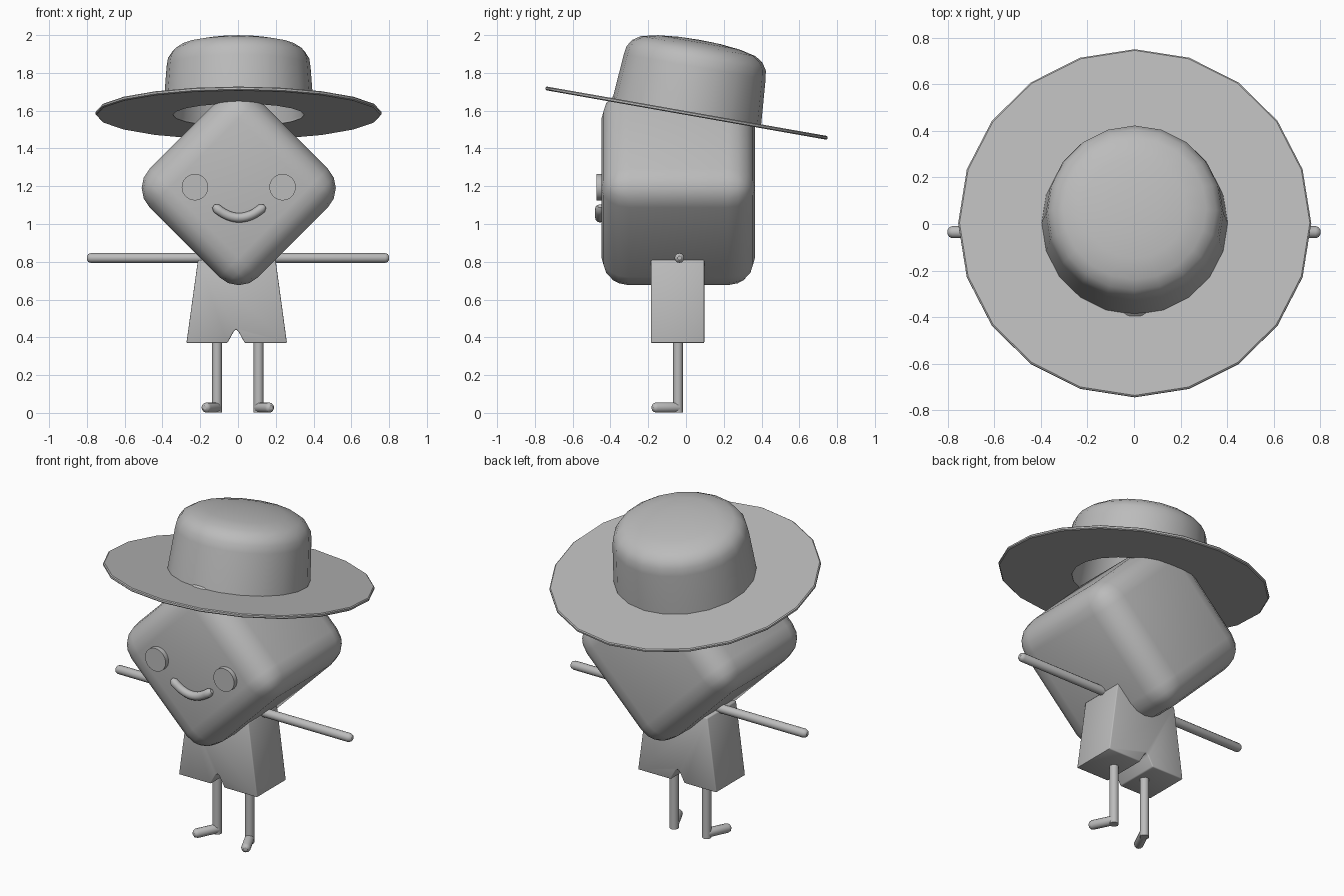
import bpy, bmesh, math
from mathutils import Matrix

if "Cube" in bpy.data.objects:
    bpy.data.objects.remove(bpy.data.objects["Cube"])

grey = bpy.data.materials.new("plain grey")
grey.diffuse_color = (0.5, 0.5, 0.5, 1)
grey.use_nodes = True
grey.node_tree.nodes["Principled BSDF"].inputs["Base Color"].default_value = grey.diffuse_color


def finish(ob, smooth=35):
    ob.data.materials.clear()
    ob.data.materials.append(grey)
    bpy.ops.object.select_all(action='DESELECT')
    ob.select_set(True)
    bpy.context.view_layer.objects.active = ob
    if smooth:
        bpy.ops.object.shade_smooth_by_angle(angle=math.radians(smooth))
    return ob


def from_bmesh(name, bm, smooth=35):
    bmesh.ops.recalc_face_normals(bm, faces=bm.faces)
    me = bpy.data.meshes.new(name)
    bm.to_mesh(me)
    bm.free()
    ob = bpy.data.objects.new(name, me)
    bpy.context.collection.objects.link(ob)
    return finish(ob, smooth)


def lathe(name, profile, matrix, n=20, closed=True):
    """Revolve (radius, height) points around z."""
    bm = bmesh.new()
    rings = [[bm.verts.new((r * math.cos(2 * math.pi * k / n),
                            r * math.sin(2 * math.pi * k / n), z))
              for k in range(n)] for r, z in profile]
    for i in range(len(rings) if closed else len(rings) - 1):
        a, b = rings[i], rings[(i + 1) % len(rings)]
        for k in range(n):
            j = (k + 1) % n
            bm.faces.new((a[k], a[j], b[j], b[k]))
    bmesh.ops.remove_doubles(bm, verts=bm.verts, dist=1e-5)
    bm.transform(matrix)
    return from_bmesh(name, bm)


def tube(name, points, radius):
    """Round tube along (x, y, z, radius factor) points."""
    cu = bpy.data.curves.new(name, 'CURVE')
    cu.dimensions = '3D'
    cu.bevel_depth = radius
    cu.bevel_resolution = 4
    cu.use_fill_caps = True
    sp = cu.splines.new('POLY')
    sp.points.add(len(points) - 1)
    for p, (x, y, z, r) in zip(sp.points, points):
        p.co = (x, y, z, 1)
        p.radius = r
    ob = bpy.data.objects.new(name, cu)
    bpy.context.collection.objects.link(ob)
    bpy.ops.object.select_all(action='DESELECT')
    ob.select_set(True)
    bpy.context.view_layer.objects.active = ob
    bpy.ops.object.convert(target='MESH')
    return finish(bpy.context.view_layer.objects.active, 50)


# Head: rounded cube standing on one edge
bm = bmesh.new()
bmesh.ops.create_cube(bm, size=0.812)
bmesh.ops.bevel(bm, geom=bm.edges[:], offset=0.145, segments=4, profile=0.5,
                affect='EDGES', clamp_overlap=True)
bm.transform(Matrix.Translation((0.004, -0.041, 1.19))
             @ Matrix.Rotation(math.radians(45), 4, 'Y'))
from_bmesh("head", bm)

# Hat: brim ring and hollow crown, both tilted backwards
tilt = Matrix.Translation((0.003, 0.003, 1.587)) @ Matrix.Rotation(math.radians(-10), 4, 'X')
lathe("hat_brim", [(0.347, -0.01), (0.752, -0.01), (0.758, -0.005), (0.758, 0.005),
                   (0.752, 0.01), (0.347, 0.01)], tilt)
lathe("hat_crown", [(0.4, 0), (0.381, 0.25), (0.374, 0.295), (0.35, 0.332),
                    (0.308, 0.36), (0.22, 0.38), (0.11, 0.391), (0, 0.394),
                    (0, 0.35), (0.25, 0.34), (0.32, 0.28), (0.347, 0)],
      tilt, closed=False)

# Body: tapered slab with a notch between the trouser legs
outline = [(-0.273, 0.37), (-0.056, 0.37), (-0.022, 0.432), (-0.01, 0.442),
           (0.002, 0.432), (0.036, 0.37), (0.259, 0.37), (0.199, 0.81), (-0.212, 0.81)]
bm = bmesh.new()
base = bm.faces.new([bm.verts.new((x, -0.185, z)) for x, z in outline])
ext = bmesh.ops.extrude_face_region(bm, geom=[base], use_keep_orig=True)
bmesh.ops.translate(bm, vec=(0, 0.282, 0),
                    verts=[v for v in ext['geom'] if isinstance(v, bmesh.types.BMVert)])
bmesh.ops.recalc_face_normals(bm, faces=bm.faces)
bmesh.ops.bevel(bm, geom=bm.edges[:], offset=0.006, segments=2, profile=0.5,
                affect='EDGES', clamp_overlap=True)
from_bmesh("body", bm, 50)

for side, s, x in (("left", -1, -0.111), ("right", 1, 0.109)):
    # Arm: straight rod with a rounded tip
    tube(side + "_arm", [(s * 0.1, -0.035, 0.82, 1), (s * 0.78, -0.035, 0.82, 1),
                         (s * 0.793, -0.035, 0.82, 0.8), (s * 0.8, -0.035, 0.82, 0.4)], 0.026)
    # Leg and foot: upright rod, then a rod pointing forwards and outwards
    tube(side + "_leg", [(x, -0.042, 0.42, 1), (x, -0.042, 0.001, 1)], 0.026)
    tube(side + "_foot", [(x, -0.042, 0.028, 1), (x + s * 0.057, -0.16, 0.028, 1),
                          (x + s * 0.063, -0.172, 0.028, 0.8),
                          (x + s * 0.066, -0.178, 0.028, 0.4)], 0.027)
    # Eye: shallow disc
    face_out = Matrix.Translation((0.004 + s * 0.232, -0.44, 1.195)) @ Matrix.Rotation(math.pi / 2, 4, 'X')
    lathe(side + "_eye", [(0, 0), (0.07, 0), (0.07, 0.035), (0, 0.035)],
          face_out, n=32, closed=False)

# Mouth: smiling tube with rounded ends
path = []
for i in range(13):
    t = i / 6 - 1
    path.append((0.006 + 0.12 * t, -0.456, 1.033 + 0.05 * t * t, 1))
first, last = path[0], path[-1]
path = ([(first[0] - 0.016, -0.456, first[2] + 0.012, 0.45)] + path
        + [(last[0] + 0.016, -0.456, last[2] + 0.012, 0.45)])
tube("mouth", path, 0.025)
